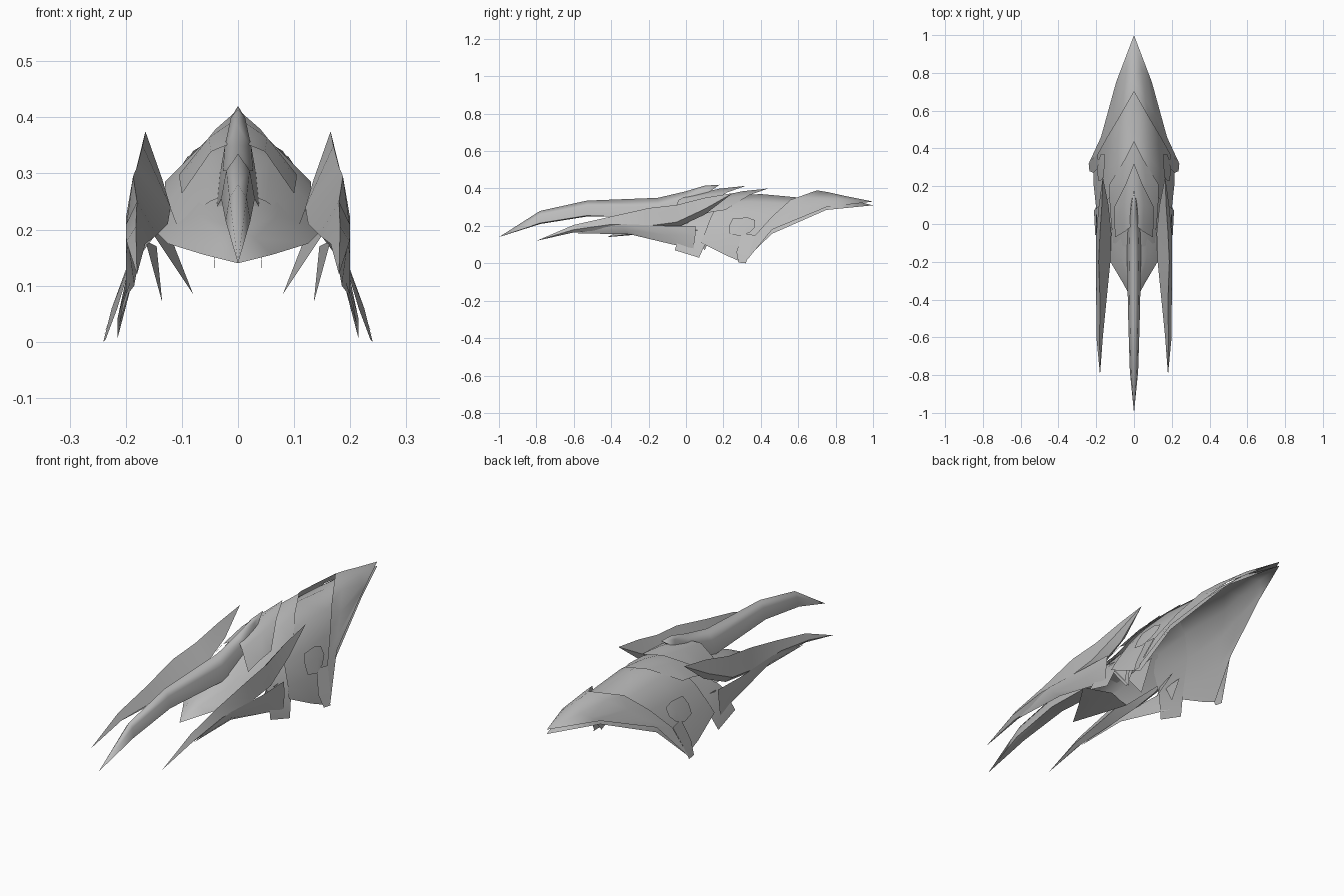
import bpy
import bmesh
import math

default_cube = bpy.data.objects.get("Cube")
if default_cube:
    bpy.data.objects.remove(default_cube, do_unlink=True)

# One plain metal colour for the whole gauntlet
steel = bpy.data.materials.new("steel_grey")
steel.use_nodes = True
steel.diffuse_color = (.5, .5, .5, 1)
steel.node_tree.nodes["Principled BSDF"].inputs["Base Color"].default_value = steel.diffuse_color


def loft(name, rows, closed=False, smooth_angle=40):
    """Skin rows of points on the +x half, then mirror the part to -x."""
    bm = bmesh.new()
    grid = [[bm.verts.new(point) for point in row] for row in rows]
    count = len(rows[0])
    for near, far in zip(grid, grid[1:]):
        for i in range(count if closed else count - 1):
            j = (i + 1) % count
            bm.faces.new((near[i], near[j], far[j], far[i]))
    bmesh.ops.remove_doubles(bm, verts=bm.verts, dist=.0005)
    bmesh.ops.recalc_face_normals(bm, faces=bm.faces)
    bm.normal_update()
    # Open sheets must face up and outwards
    facing = sum((f.normal.z + f.normal.x) * f.calc_area() for f in bm.faces)
    if not closed and facing < 0:
        bmesh.ops.reverse_faces(bm, faces=bm.faces)
    mesh = bpy.data.meshes.new(name)
    bm.to_mesh(mesh)
    bm.free()
    mesh.materials.append(steel)
    part = bpy.data.objects.new(name, mesh)
    bpy.context.collection.objects.link(part)
    mirror = part.modifiers.new("mirror", "MIRROR")
    mirror.use_clip = True
    mirror.merge_threshold = .0005
    bpy.ops.object.select_all(action="DESELECT")
    part.select_set(True)
    bpy.context.view_layer.objects.active = part
    bpy.ops.object.shade_smooth_by_angle(angle=math.radians(smooth_angle))
    return part


def tip(point, count):
    """A row collapsed to a single sharp point."""
    return [point] * count


def shifted(row, forward, lift):
    """Copy a row, moved along y and z."""
    return [(x, y + forward, z + lift) for x, y, z in row]


# Rear plate: raised front lip, sweeping back to a point
lip = [(0, .7, .39), (.08, .56, .34), (.14, .46, .25), (.19, .37, .15), (.24, .32, .01)]
rear_middle = [(0, .76, .38), (.06, .66, .35), (.11, .58, .29), (.15, .5, .22), (.175, .46, .18)]
rear_end = [(0, .85, .36), (.04, .82, .345), (.07, .79, .325), (.085, .77, .31), (.095, .75, .3)]
loft("rear_plate", [lip, rear_middle, rear_end, tip((0, 1, .33), len(lip))])

# Middle cuff with its drooping wings, running back beneath the rear plate
cuff_front = [(0, .2, .36), (.085, .17, .32), (.14, .13, .24), (.18, .1, .16), (.2, .08, .11)]
cuff_middle = [(0, .4, .37), (.09, .34, .33), (.145, .28, .245), (.19, .23, .14), (.215, .22, .04)]
cuff_back = [(0, .62, .35), (.085, .52, .32), (.135, .44, .24), (.18, .37, .14), (.215, .3, .005)]
under_back = [shifted(rear_middle, 0, -.022), shifted(rear_end, 0, -.015)]
loft("middle_cuff", [cuff_front, cuff_middle, cuff_back] + under_back
     + [tip((0, 1, .31), len(cuff_front))])

# Small wing tip joining the middle cuff to the lip
loft("wing_tip", [[(.185, .3, .16), (.215, .27, .06), (.236, .28, .004)],
                  [(.192, .37, .15), (.225, .34, .06), (.24, .32, 0)]])

# Front cuff around the wrist
wrist_front = [(0, .05, .31), (.07, .03, .28), (.125, 0, .22), (.17, -.03, .17), (.205, -.06, .07)]
wrist_back = [(0, .3, .37), (.085, .25, .32), (.14, .2, .24), (.185, .12, .14), (.212, .07, .03)]
loft("front_cuff", [wrist_front, wrist_back])

# Panel standing slightly proud of each flank
loft("flank_panel", [
    [(.158, .25, .24), (.175, .23, .2), (.19, .23, .16)],
    [(.157, .33, .245), (.178, .32, .2), (.195, .29, .145)],
    [(.157, .37, .23), (.175, .37, .195), (.187, .34, .165)],
])

# Two overlapping crest plates that point backwards
crest = [
    [(0, -.12, .27), (.05, -.12, .25), (.11, -.1, .21)],
    [(0, .12, .345), (.06, .08, .325), (.125, .05, .25)],
    [(0, .3, .385), (.065, .22, .35), (.13, .14, .275)],
    [(0, .44, .4), (.05, .34, .365), (.13, .21, .285)],
]
loft("lower_crest", crest)
loft("upper_crest", [shifted([(x * .8, y, z) for x, y, z in row], -.12, .014) for row in crest[1:]])

# Hand plate between the claws
loft("hand_plate", [
    tip((0, -.42, .14), 3),
    [(0, -.3, .2), (.03, -.32, .185), (.06, -.31, .155)],
    [(0, -.15, .26), (.07, -.17, .225), (.125, -.2, .175)],
    [(0, .1, .33), (.07, .08, .29), (.15, 0, .2)],
])

# Underside of the hand, closing the nose
loft("hand_underside", [
    tip((0, -.42, .14), 3),
    [(0, -.3, .15), (.03, -.31, .152), (.06, -.31, .155)],
    [(0, -.15, .17), (.07, -.18, .172), (.125, -.2, .175)],
])


def middle_claw_ring(y, top, width, side, bottom):
    return [(0, y, top), (width * .7, y, (top + side) / 2 + .01), (width, y, side), (0, y, bottom)]


# Long middle claw, mirrored about its own ridge
loft("middle_claw", [
    tip((0, -1, .14), 4),
    middle_claw_ring(-.78, .28, .022, .215, .21),
    middle_claw_ring(-.53, .335, .03, .255, .25),
    middle_claw_ring(-.15, .35, .038, .24, .25),
    middle_claw_ring(0, .385, .034, .29, .3),
    middle_claw_ring(.1, .415, .018, .365, .37),
    tip((0, .18, .42), 4),
], smooth_angle=50)


def side_claw_ring(y, ridge, outer, bottom, inner):
    points = (ridge, outer, bottom, inner)
    return [(x, y, z) for x, z in points]


# Side claws with a spur rising at the back
loft("side_claw", [
    tip((.18, -.8, .12), 4),
    side_claw_ring(-.6, (.182, .205), (.199, .18), (.183, .165), (.165, .175)),
    side_claw_ring(-.4, (.18, .25), (.2, .208), (.18, .17), (.145, .19)),
    side_claw_ring(-.2, (.187, .295), (.2, .2), (.172, .175), (.125, .21)),
    side_claw_ring(-.05, (.18, .312), (.2, .22), (.165, .19), (.12, .24)),
    side_claw_ring(.1, (.17, .35), (.186, .29), (.16, .26), (.135, .29)),
    tip((.165, .25, .375), 4),
], closed=True, smooth_angle=50)

# Guard under each side claw, meeting the front cuff
loft("claw_guard", [
    tip((.183, -.58, .16), 3),
    [(.2, -.35, .21), (.196, -.33, .18), (.175, -.3, .155)],
    [(.2, -.1, .2), (.2, -.09, .15), (.185, -.07, .1)],
    [(.195, .05, .2), (.2, .05, .15), (.2, .04, .08)],
])

# Hanging blades inside the cuff
blades = {
    "outer_blade": ((.165, .02, .18), (.145, .14, .17), (.135, .1, .07)),
    "inner_blade": ((.15, .0, .19), (.125, .12, .2), (.08, .06, .085)),
    "palm_blade": ((.04, -.1, .24), (.035, .08, .26), (.043, 0, .12)),
}
for blade_name, (front, back, point) in blades.items():
    loft(blade_name, [[front, back], [point, point]])
